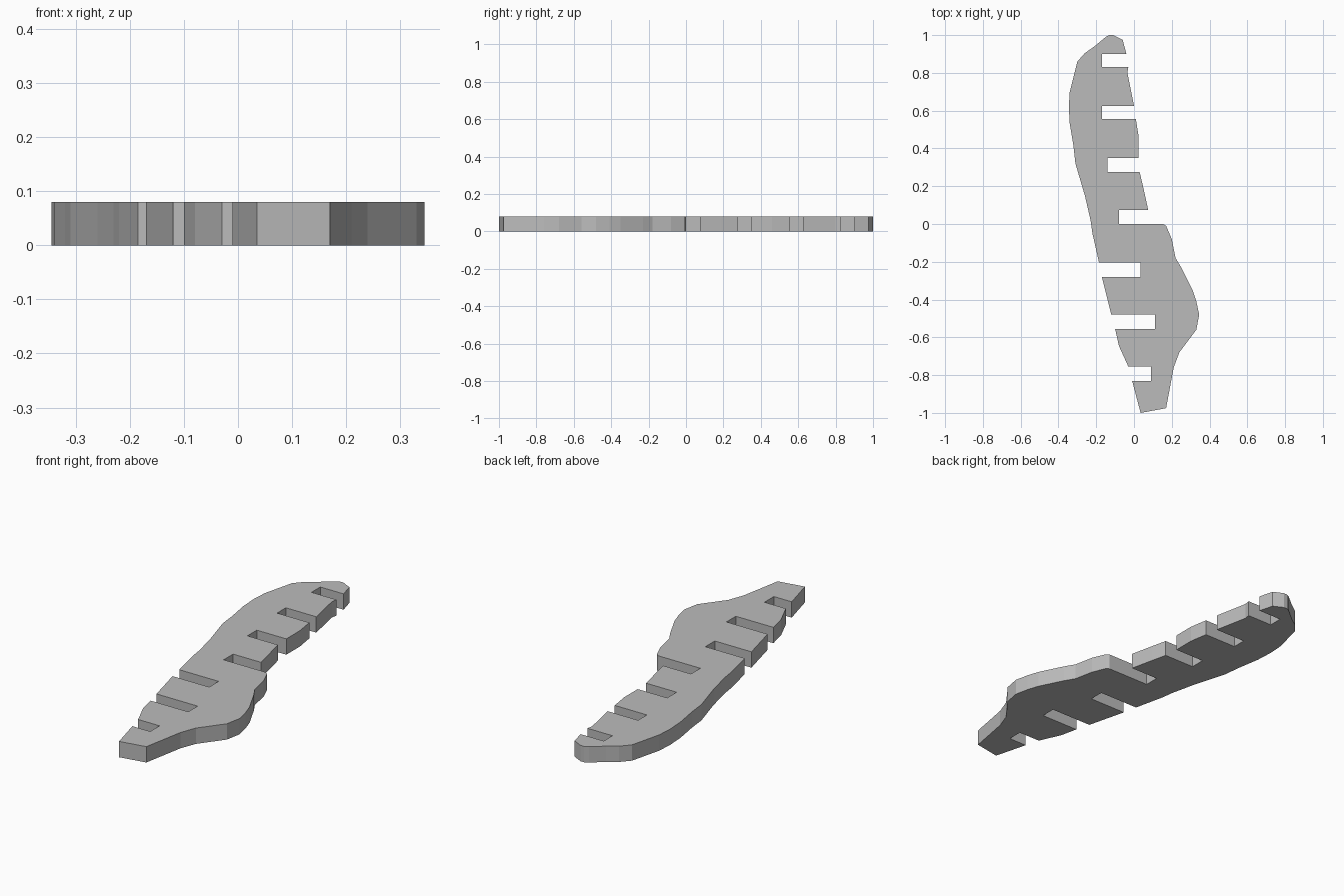
import bpy
import bmesh

THICKNESS = 0.08

default_cube = bpy.data.objects.get("Cube")
if default_cube:
    bpy.data.objects.remove(default_cube, do_unlink=True)


def make_material(name, colour):
    material = bpy.data.materials.new(name)
    material.use_nodes = True
    material.diffuse_color = colour
    material.node_tree.nodes["Principled BSDF"].inputs["Base Color"].default_value = colour
    return material


def slotted_edge(segments, slot_floors):
    """Join the edge segments, cutting a square slot between neighbours."""
    points = []
    for index, segment in enumerate(segments):
        points.extend(segment)
        if index < len(slot_floors):
            floor_x = slot_floors[index]
            next_segment = segments[index + 1]
            points.append((floor_x, segment[-1][1]))
            points.append((floor_x, next_segment[0][1]))
    return points


def extruded_plate(name, outline, thickness, material):
    """Fill an outline and raise it into a flat plate standing on the ground."""
    mesh = bpy.data.meshes.new(name)
    bm = bmesh.new()
    base = bm.faces.new([bm.verts.new((x, y, 0)) for x, y in outline])
    result = bmesh.ops.extrude_face_region(bm, geom=[base], use_keep_orig=True)
    raised = [item for item in result["geom"] if isinstance(item, bmesh.types.BMVert)]
    bmesh.ops.translate(bm, verts=raised, vec=(0, 0, thickness))
    bmesh.ops.recalc_face_normals(bm, faces=bm.faces)
    bmesh.ops.triangulate(bm, faces=[f for f in bm.faces if len(f.verts) > 4])
    bm.to_mesh(mesh)
    bm.free()
    mesh.materials.append(material)
    plate = bpy.data.objects.new(name, mesh)
    bpy.context.collection.objects.link(plate)
    return plate


# Right-hand edge, from the rounded tip down to the blunt end
right_segments = [
    [(-.15, .99), (-.13, 1), (-.11, 1), (-.06, .975), (-.04, .9)],
    [(-.03, .83), (-.035, .8), (0, .625)],
    [(.01, .555), (.025, .46), (.025, .35)],
    [(.03, .275), (.05, .19), (.075, .075)],
    [(.155, 0), (.17, -.01), (.2, -.08), (.22, -.18), (.25, -.23), (.31, -.35),
     (.33, -.41), (.345, -.48), (.33, -.56), (.24, -.68), (.21, -.76), (.17, -.975)],
]
right_slot_floors = [-.17, -.17, -.14, -.08]

# Left-hand edge, from the blunt end back up to the tip
left_segments = [
    [(.035, -1), (-.01, -.83)],
    [(-.03, -.755), (-.08, -.645), (-.1, -.555)],
    [(-.12, -.48), (-.17, -.28)],
    [(-.185, -.205), (-.22, -.05), (-.23, .02), (-.26, .15), (-.31, .32), (-.32, .41),
     (-.34, .53), (-.345, .62), (-.34, .7), (-.3, .86), (-.26, .905), (-.21, .94)],
]
left_slot_floors = [.09, .11, .035]

# Slotted flat rib
grey = make_material("plain grey", (0.5, 0.5, 0.5, 1))
outline = slotted_edge(right_segments, right_slot_floors)
outline += slotted_edge(left_segments, left_slot_floors)
extruded_plate("slotted_rib", outline, THICKNESS, grey)
